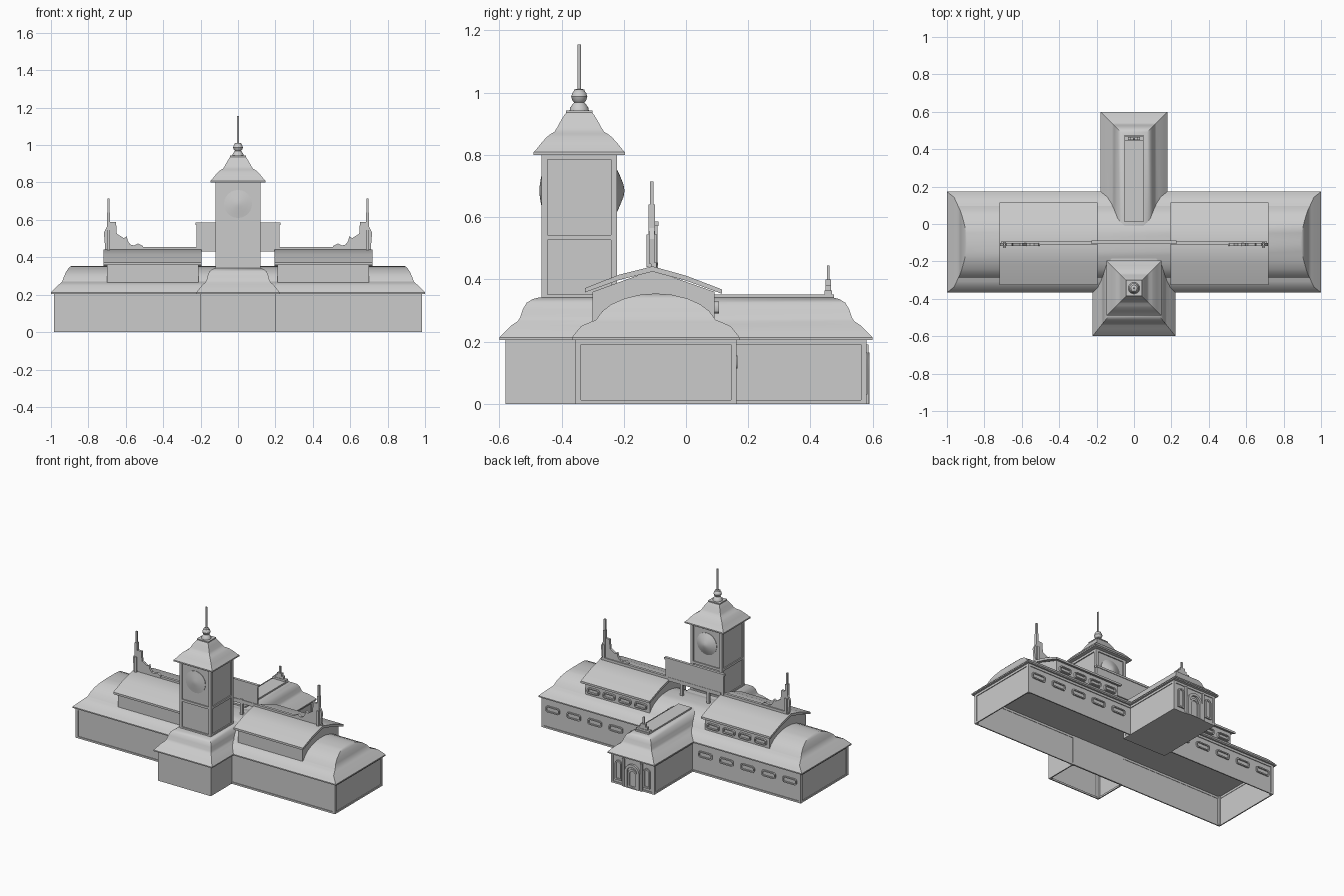
import bpy, bmesh, math
from mathutils import Vector

old = bpy.data.objects.get("Cube")
if old:
    bpy.data.objects.remove(old)

GREY = (0.6, 0.6, 0.6, 1)
stone = bpy.data.materials.new("plain grey")
stone.use_nodes = True
stone.diffuse_color = GREY
stone.node_tree.nodes["Principled BSDF"].inputs["Base Color"].default_value = GREY


def stack(name, loops, bottom=True, top=True, smooth=30):
    """Skin a series of equal-length point loops."""
    bm = bmesh.new()
    rows = [[bm.verts.new(p) for p in loop] for loop in loops]
    for a, b in zip(rows, rows[1:]):
        for i in range(len(a)):
            j = (i + 1) % len(a)
            bm.faces.new((a[i], a[j], b[j], b[i]))
    if bottom:
        bm.faces.new(rows[0])
    if top:
        bm.faces.new(rows[-1])
    bmesh.ops.remove_doubles(bm, verts=bm.verts, dist=0.0001)
    bmesh.ops.recalc_face_normals(bm, faces=bm.faces)
    me = bpy.data.meshes.new(name)
    bm.to_mesh(me)
    bm.free()
    me.materials.append(stone)
    ob = bpy.data.objects.new(name, me)
    bpy.context.collection.objects.link(ob)
    bpy.ops.object.select_all(action='DESELECT')
    ob.select_set(True)
    bpy.context.view_layer.objects.active = ob
    bpy.ops.object.shade_smooth_by_angle(angle=math.radians(smooth))
    return ob


def rect(x0, x1, y0, y1, z):
    return [(x0, y0, z), (x1, y0, z), (x1, y1, z), (x0, y1, z)]


def box(name, x0, x1, y0, y1, z0, z1, bottom=True):
    return stack(name, [rect(x0, x1, y0, y1, z) for z in (z0, z1)], bottom)


def prism_x(name, pts, x0, x1):
    return stack(name, [[(x, y, z) for y, z in pts] for x in (x0, x1)])


def prism_y(name, pts, y0, y1):
    return stack(name, [[(x, y, z) for x, z in pts] for y in (y0, y1)])


def lathe(name, pts, cy, n=20):
    ang = [2 * math.pi * i / n for i in range(n)]
    return stack(name, [[(r * math.cos(a), cy + r * math.sin(a), z) for a in ang] for r, z in pts])


def trim(name, x0, x1, y0, y1, z0, z1, w=0.018, out=0.005, rails=()):
    """Corner posts and horizontal rails standing proud of a rectangular block."""
    x0, x1, y0, y1 = x0 - out, x1 + out, y0 - out, y1 + out
    for px in (x0, x1 - w):
        for py in (y0, y1 - w):
            box(name + "_post", px, px + w, py, py + w, z0, z1)
    t = out * 1.5
    for a, b in rails:
        box(name + "_rail", x0, x1, y0, y0 + t, a, b)
        box(name + "_rail", x0, x1, y1 - t, y1, a, b)
        box(name + "_rail", x0, x0 + t, y0, y1, a, b)
        box(name + "_rail", x1 - t, x1, y0, y1, a, b)


def pill(cx, cz, w, h, r):
    pts = []
    for k, (sx, sz) in enumerate(((1, 1), (-1, 1), (-1, -1), (1, -1))):
        for i in range(4):
            a = math.pi / 2 * (k + i / 3)
            pts.append((cx + sx * (w / 2 - r) + r * math.cos(a), cz + sz * (h / 2 - r) + r * math.sin(a)))
    return pts


def arch(cx, z0, w, h):
    r = w / 2
    ang = [math.pi * i / 10 for i in range(11)]
    return [(cx - r, z0), (cx + r, z0)] + [(cx + r * math.cos(a), z0 + h - r + r * math.sin(a)) for a in ang]


def framed(name, outer, inner, y, d=0.009):
    """Raised frame around a sunken pane on a wall facing the back."""
    loops = [[(x, y + k, z) for x, z in o]
             for o, k in ((outer, -0.002), (outer, d), (inner, d), (inner, 0.001))]
    return stack(name, loops)


# Main hall
CY = -0.097
box("hall_walls", -0.98, 0.98, -0.35, 0.157, 0, 0.21, bottom=False)
trim("hall", -0.98, 0.98, -0.35, 0.157, 0, 0.207, rails=((0, 0.012), (0.19, 0.207)))
HALL = [(1, .27, .205), (1, .27, .213), (.985, .258, .228), (.962, .24, .25), (.948, .21, .263),
        (.94, .192, .27), (.93, .172, .298), (.92, .143, .32), (.908, .1, .339), (.896, .05, .351), (.89, .01, .354)]
stack("hall_roof", [rect(-a, a, CY - b, CY + b, z) for a, b, z in HALL])

# Front block and back wing, sharing one swept roof profile
WING = [(0, .205), (0, .213), (.015, .228), (.04, .253), (.06, .266), (.068, .28),
        (.075, .303), (.088, .325), (.108, .337), (.128, .342)]
box("front_block_walls", -0.2, 0.2, -0.58, -0.345, 0, 0.21, bottom=False)
trim("front_block", -0.195, 0.195, -0.575, -0.35, 0, 0.207, rails=((0, 0.012), (0.19, 0.207)))
stack("front_block_roof", [rect(-.222 + i * .8, .222 - i * .8, -.6 + i, -.1, z) for i, z in WING])
box("back_wing_walls", -0.16, 0.16, 0.1, 0.575, 0, 0.21)
trim("back_wing", -0.16, 0.16, 0.1, 0.575, 0, 0.207, rails=((0, 0.012), (0.19, 0.207)))
stack("back_wing_roof", [rect(-.178 + i, .178 - i, -.06, .6 - i, z) for i, z in WING])
box("back_wing_ridge", -0.05, 0.05, 0.01, 0.475, 0.335, 0.352)

# Back entrance
framed("entrance_door", arch(0, 0, 0.11, 0.165), arch(0, 0.002, 0.075, 0.145), 0.575, 0.014)
framed("door_inner_arch", arch(0, 0, 0.065, 0.13), arch(0, 0.002, 0.045, 0.115), 0.575, 0.008)
for s in (-1, 1):
    framed("entrance_niche", arch(s * 0.108, 0.03, 0.05, 0.135), arch(s * 0.108, 0.04, 0.032, 0.115), 0.575)
    box("entrance_pilaster", s * 0.068 - 0.008, s * 0.068 + 0.008, 0.57, 0.587, 0, 0.19)

# Ornament on the back ridge end
for hw, hy, z0, z1 in ((.05, .012, .345, .365), (.032, .009, .365, .382), (.018, .009, .382, .4), (.006, .004, .4, .445)):
    box("ridge_ornament", -hw, hw, 0.457 - hy, 0.457 + hy, z0, z1)

# Raised roof lanterns, mirrored left and right
GABLE = [(-.30, .25), (.092, .25), (.092, .36), (-.108, .43), (-.30, .36)]
SLAB = [(-.325, .358), (-.325, .372), (-.215, .415), (-.108, .442), (0, .412), (.115, .368),
        (.115, .354), (0, .396), (-.108, .425), (-.215, .398)]
CREST = [(.505, .45), (.51, .462), (.535, .474), (.555, .463), (.575, .468), (.588, .485), (.595, .512),
         (.61, .502), (.63, .515), (.648, .525), (.652, .588), (.682, .59), (.7, .565), (.717, .53), (.71, .45)]
for s in (-1, 1):
    prism_x("lantern_walls", GABLE, s * 0.21, s * 0.70)
    prism_x("lantern_roof", SLAB, s * 0.195, s * 0.72)
    box("lantern_ridge", *sorted((s * 0.195, s * 0.71)), -0.112, -0.094, 0.43, 0.455)
    # Scrolled crest with its spire
    prism_y("crest", [(s * x, z) for x, z in CREST], -0.117, -0.101)
    for w, z0, z1 in ((.017, .44, .545), (.011, .545, .64), (.006, .64, .715)):
        hx = min(w, .008)
        box("crest_spire", s * 0.692 - hx, s * 0.692 + hx, -0.11 - w, -0.11 + w, z0, z1)
    # Windows along the back
    for i in range(5):
        c = s * (0.26 + 0.16 * i)
        framed("hall_window", pill(c, .135, .105, .042, .014), pill(c, .135, .088, .026, .008), 0.157)
    for i in range(4):
        c = s * (0.275 + 0.12 * i)
        framed("lantern_window", pill(c, .31, .09, .038, .013), pill(c, .31, .074, .024, .008), 0.092, 0.014)
    box("parapet_support", s * 0.1 - 0.01, s * 0.1 + 0.01, -0.108, -0.092, 0.34, 0.46)

# Central parapet behind the tower
box("parapet", -0.222, 0.222, -0.104, -0.092, 0.445, 0.58)
box("parapet_coping", -0.227, 0.227, -0.107, -0.088, 0.572, 0.586)
box("parapet_beam", -0.2, 0.2, -0.108, -0.09, 0.43, 0.455)

# Clock tower
TY = -0.343
box("tower_shaft", -0.113, 0.113, TY - 0.115, TY + 0.115, 0.3, 0.81)
trim("tower", -0.113, 0.113, TY - 0.115, TY + 0.115, 0.3, 0.805, w=0.02, out=0.007,
     rails=((0.335, 0.352), (0.526, 0.542), (0.785, 0.806)))
TOWER = [(.147, .8), (.147, .809), (.138, .818), (.122, .838), (.105, .857), (.092, .867), (.08, .874),
         (.071, .888), (.058, .912), (.046, .931), (.036, .942)]
stack("tower_roof", [rect(-h, h, TY - h, TY + h, z) for h, z in TOWER])
box("roof_cap", -0.043, 0.043, TY - 0.043, TY + 0.043, 0.936, 0.943)
lathe("finial", [(.031, .942), (.029, .952), (.02, .965), (.016, .969), (.022, .975), (.026, .987), (.022, 1.0),
                 (.018, 1.004), (.017, 1.01), (.006, 1.012), (.006, 1.155)], TY)

# Clock faces, front and back
for s, bulge in ((-1, 0.013), (1, 0.03)):
    loops = []
    for r, d in ((.075, -.002), (.075, .003), (.05, bulge * .5), (.02, bulge * .9), (.004, bulge)):
        ring = [2 * math.pi * i / 24 for i in range(24)]
        loops.append([(r * math.cos(a), TY + s * (0.115 + d), 0.685 + r * math.sin(a)) for a in ring])
    stack("clock_face", loops, smooth=40)
